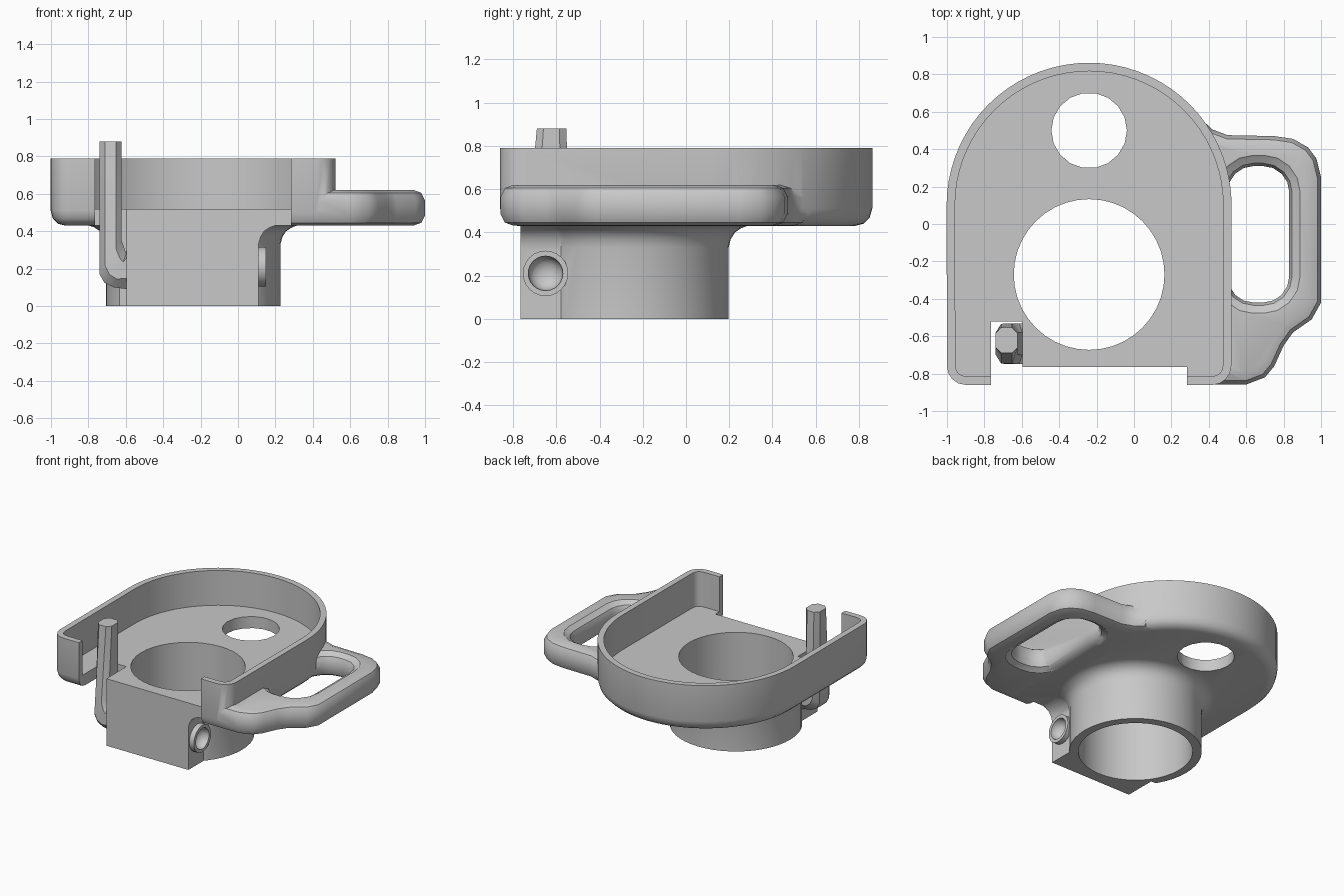
import bpy, bmesh, math
from mathutils import Vector, Matrix

if "Cube" in bpy.data.objects:
    bpy.data.objects.remove(bpy.data.objects["Cube"])

grey = bpy.data.materials.new("plain_grey")
grey.use_nodes = True
colour = (0.58, 0.58, 0.58, 1)
grey.diffuse_color = colour
grey.node_tree.nodes["Principled BSDF"].inputs["Base Color"].default_value = colour


def arc(cx, cy, r, start, end, n):
    """Points along an arc, angles in degrees, both ends included."""
    angles = [math.radians(start + (end - start) * i / n) for i in range(n + 1)]
    return [(cx + r * math.cos(a), cy + r * math.sin(a)) for a in angles]


def circle(cx, cy, r, n):
    return arc(cx, cy, r, 0, 360, n)[:-1]


def rounded_box(x0, x1, y0, y1, r, n=4):
    return (arc(x1 - r, y1 - r, r, 0, 90, n) + arc(x0 + r, y1 - r, r, 90, 180, n)
            + arc(x0 + r, y0 + r, r, 180, 270, n) + arc(x1 - r, y0 + r, r, 270, 360, n))


def offset(points, distance):
    """Move a counter-clockwise outline outward with mitred corners."""
    pts = [Vector(p) for p in points]
    result = []
    for i, p in enumerate(pts):
        a = (p - pts[i - 1]).normalized()
        b = (pts[(i + 1) % len(pts)] - p).normalized()
        na, nb = Vector((a.y, -a.x)), Vector((b.y, -b.x))
        result.append(p + (na + nb) * distance / (1 + na.dot(nb)))
    return result


def skin(name, rings):
    """Closed solid through a list of point rings."""
    bm = bmesh.new()
    loops = [[bm.verts.new(p) for p in ring] for ring in rings]
    n = len(loops[0])
    for low, high in zip(loops, loops[1:]):
        for i in range(n):
            j = (i + 1) % n
            bm.faces.new((low[i], low[j], high[j], high[i]))
    bm.faces.new(loops[0][::-1])
    bm.faces.new(loops[-1])
    bmesh.ops.recalc_face_normals(bm, faces=bm.faces)
    mesh = bpy.data.meshes.new(name)
    bm.to_mesh(mesh)
    bm.free()
    mesh.materials.append(grey)
    obj = bpy.data.objects.new(name, mesh)
    bpy.context.collection.objects.link(obj)
    return obj


def loft(name, outline, profile):
    """Stack an outline along z; the profile lists (outward offset, z)."""
    return skin(name, [[(p.x, p.y, z) for p in offset(outline, d)] for d, z in profile])


def activate(obj):
    bpy.ops.object.select_all(action='DESELECT')
    obj.select_set(True)
    bpy.context.view_layer.objects.active = obj


def combine(target, other, operation):
    activate(target)
    mod = target.modifiers.new(operation.lower(), 'BOOLEAN')
    mod.operation = operation
    mod.solver = 'EXACT'
    mod.object = other
    bpy.ops.object.modifier_apply(modifier=mod.name)
    bpy.data.objects.remove(other)


CX = -0.24
THROUGH = [(0, -0.1), (0, 1.1)]

# Tray: round back, straight sides, softened lower edge
tray_outline = (arc(CX, 0.1, 0.762, 0, 180, 36) + arc(-0.9, -0.76, 0.1, 180, 270, 4)
                + arc(0.42, -0.76, 0.1, 270, 360, 4))
body = loft("tray_body", tray_outline,
            [(-0.08, 0.43), (-0.04, 0.44), (-0.012, 0.468), (0, 0.51), (0, 0.79)])

# Side handle with a rounded finger hole; its left end is buried in the tray floor
handle_outline = [(0.2, -0.858), (0.6, -0.858), (0.7, -0.82), (0.75, -0.76), (0.8, -0.65),
                  (0.85, -0.58), (0.95, -0.51), (1, -0.42), (1, 0.25), (0.975, 0.35),
                  (0.93, 0.41), (0.85, 0.455), (0.75, 0.47), (0.5, 0.475), (0.42, 0.505),
                  (0.36, 0.56), (0.2, 0.56)]
handle = loft("handle", handle_outline,
              [(-0.06, 0.431), (-0.02, 0.445), (0, 0.485),
               (0, 0.565), (-0.02, 0.605), (-0.06, 0.62)])
finger_hole = loft("finger_hole", rounded_box(0.5, 0.83, -0.42, 0.31, 0.14),
                   [(0.07, 0.42), (0.05, 0.435), (0.015, 0.455), (0, 0.49),
                    (0, 0.56), (0.015, 0.595), (0.05, 0.615), (0.07, 0.63)])
combine(handle, finger_hole, 'DIFFERENCE')

# Collar and square clamp block, both flaring into the tray
flare = [(0, 0), (0, 0.33), (0.01, 0.368), (0.03, 0.4), (0.06, 0.42), (0.1, 0.434), (0.1, 0.48)]
collar = loft("collar", circle(CX, -0.27, 0.467, 48), flare)
block = loft("clamp_block", [(-0.62, -0.8), (0.11, -0.8), (0.11, -0.35), (-0.62, -0.35)], flare)


def screw_part(name, radius, profile):
    """Round part lying along x at the clamp screw."""
    obj = loft(name, circle(0, 0, radius, 24), profile)
    obj.data.transform(Matrix.Translation((0, -0.65, 0.21)) @ Matrix.Rotation(math.pi / 2, 4, 'Y'))
    return obj


boss = screw_part("screw_boss", 0.105, [(0, 0.03), (0, 0.15)])
for part in (handle, collar, block, boss):
    combine(body, part, 'UNION')

# Openings: tray cavity, main bore, rear hole, front notch with lever slot, screw recess
notch = [(-0.765, -1), (0.283, -1), (0.283, -0.765), (-0.595, -0.765),
         (-0.595, -0.52), (-0.765, -0.52)]
cutters = [loft("cavity", tray_outline, [(-0.045, 0.52), (-0.045, 1)]),
           loft("bore", circle(CX, -0.27, 0.403, 40), THROUGH),
           loft("rear_hole", circle(CX, 0.5, 0.202, 18), THROUGH),
           loft("notch", notch, THROUGH),
           screw_part("recess", 0.08, [(-0.06, 0.08), (-0.03, 0.09), (-0.01, 0.11),
                                       (0, 0.14), (0, 0.2)])]
for cutter in cutters:
    combine(body, cutter, 'DIFFERENCE')

# Lever: tapered eight-sided bar bending into the clamp block
# Each bend: outer edge (x, z), inner edge (x, z), centre y, half width
bends = [((-0.59, 0.09), (-0.59, 0.32), -0.64, 0.108),
         ((-0.665, 0.1), (-0.597, 0.28), -0.64, 0.108),
         ((-0.715, 0.125), (-0.605, 0.3), -0.64, 0.108),
         ((-0.74, 0.17), (-0.622, 0.35), -0.64, 0.106),
         ((-0.74, 0.88), (-0.622, 0.88), -0.622, 0.068)]
section = [(1, 0.55), (0.5, 1), (-0.5, 1), (-1, 0.55),
           (-1, -0.55), (-0.5, -1), (0.5, -1), (1, -0.55)]
rings = []
for outer, inner, y, half_width in bends:
    mid = (Vector(outer) + Vector(inner)) / 2
    half = (Vector(inner) - Vector(outer)) / 2
    points = [(mid + half * u, v) for u, v in section]
    rings.append([(p.x, y + half_width * v, p.y) for p, v in points])
lever = skin("lever", rings)

for obj in (body, lever):
    obj.data.materials.clear()
    obj.data.materials.append(grey)
    activate(obj)
    bpy.ops.object.shade_smooth_by_angle(angle=math.radians(35))
